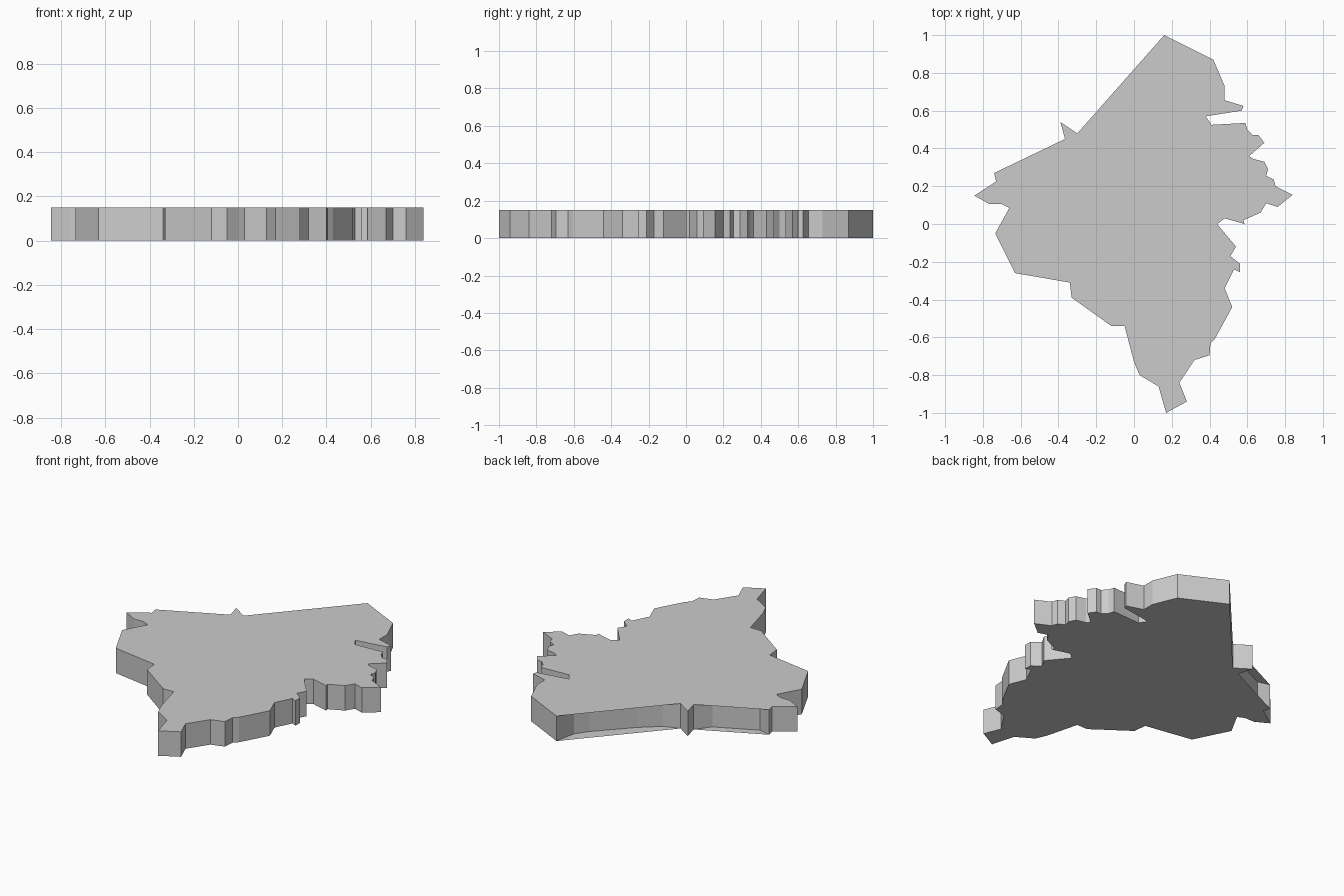
import bpy, bmesh
from mathutils import Vector

if "Cube" in bpy.data.objects:
    bpy.data.objects.remove(bpy.data.objects["Cube"])

HEIGHT = 0.15

# Outline of the slab seen from above, clockwise from the northern tip
EAST = [(.16, 1), (.42, .87), (.48, .73), (.48, .655), (.58, .625), (.57, .60),
        (.38, .57), (.41, .525), (.59, .535), (.60, .50), (.63, .47), (.66, .47),
        (.69, .43), (.61, .36), (.63, .345), (.69, .33), (.71, .29), (.70, .255),
        (.74, .235), (.75, .20), (.84, .155), (.76, .09), (.70, .11), (.67, .06),
        (.58, .02), (.585, 0), (.48, .03), (.44, 0)]
SOUTH = [(.54, -.12), (.51, -.17), (.56, -.21), (.56, -.255), (.53, -.24),
         (.48, -.34), (.52, -.44), (.43, -.605), (.405, -.63), (.40, -.695),
         (.32, -.72), (.28, -.78), (.24, -.84), (.28, -.94), (.17, -1),
         (.13, -.86), (.03, -.80), (0, -.73), (-.05, -.54), (-.12, -.54)]
WEST = [(-.33, -.39), (-.34, -.31), (-.63, -.26), (-.735, -.05), (-.66, .085),
        (-.70, .105), (-.765, .105), (-.845, .15), (-.73, .225), (-.74, .27),
        (-.365, .45), (-.39, .54), (-.30, .48)]
outline = [Vector(p) for p in EAST + SOUTH + WEST]

# The side wall sits slightly inside the caps on two long edges: (fraction, depth)
INWARD = Vector((.57, -.82))
RECESS = {len(outline) - 4: [(.12, .05), (.75, .05)],
          len(outline) - 1: [(.14, .05), (.35, .07), (.73, .08), (.86, .07)]}

bm = bmesh.new()


def column(p):
    return bm.verts.new((p.x, p.y, 0)), bm.verts.new((p.x, p.y, HEIGHT))


corners = [column(p) for p in outline]

# Side wall path: outline corners plus the recessed points
path = []
for i, p in enumerate(outline):
    path.append(corners[i])
    q = outline[(i + 1) % len(outline)]
    for t, d in RECESS.get(i, []):
        path.append(column(p.lerp(q, t) + INWARD * d))
for a, b in zip(path, path[1:] + path[:1]):
    bm.faces.new((b[0], a[0], a[1], b[1]))

# Bottom and top caps
bottom = bm.faces.new([c[0] for c in corners])
top = bm.faces.new([c[1] for c in reversed(corners)])
bm.normal_update()
bmesh.ops.triangulate(bm, faces=[bottom, top], ngon_method='EAR_CLIP')

mesh = bpy.data.meshes.new("map_slab")
bm.to_mesh(mesh)
bm.free()
slab = bpy.data.objects.new("map_slab", mesh)
bpy.context.collection.objects.link(slab)
